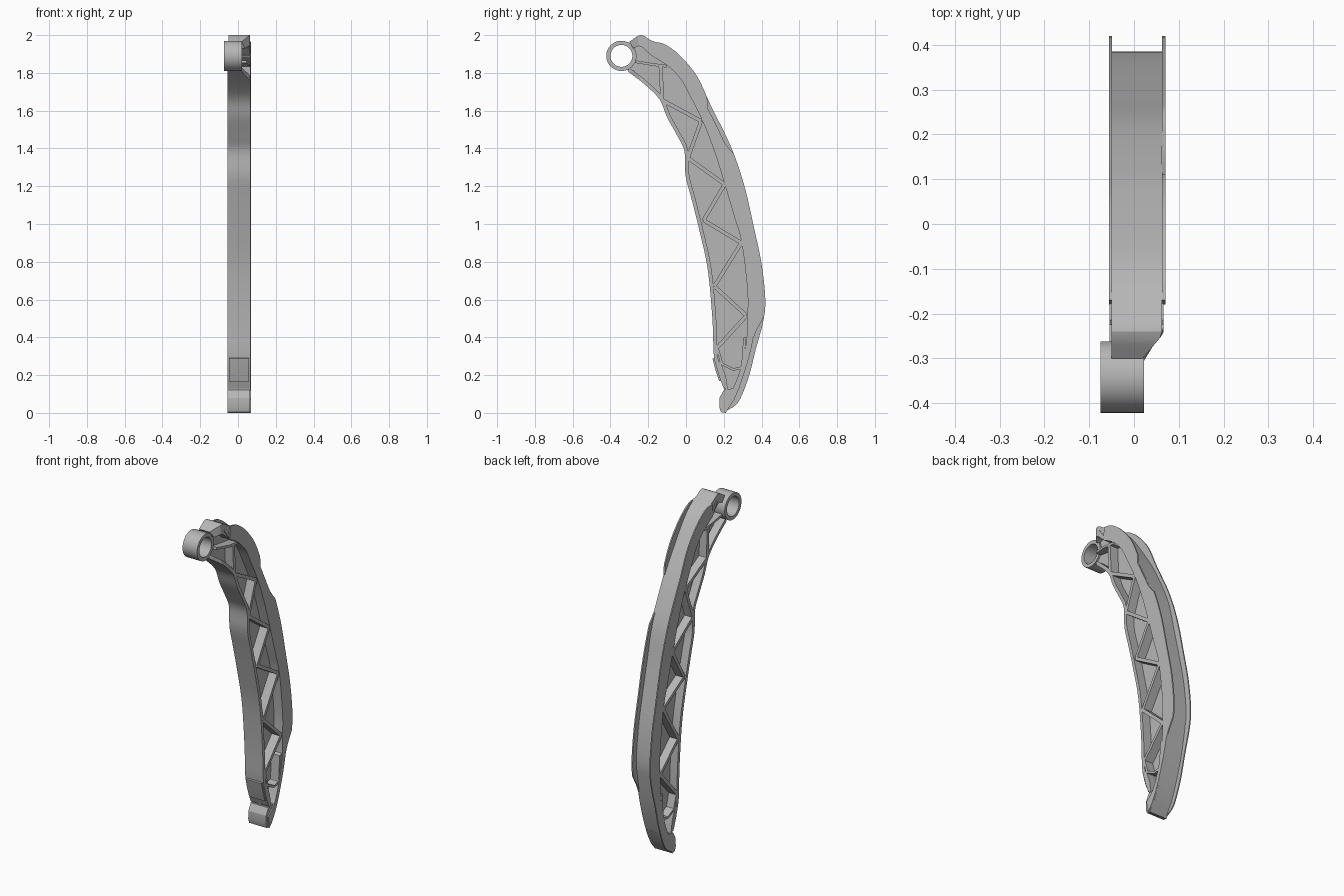
import bpy, bmesh, math
from mathutils import Vector

cube = bpy.data.objects.get("Cube")
if cube:
    bpy.data.objects.remove(cube, do_unlink=True)

grey = bpy.data.materials.new("moulded grey")
grey.use_nodes = True
grey.diffuse_color = (0.47, 0.47, 0.47, 1)
grey.node_tree.nodes["Principled BSDF"].inputs["Base Color"].default_value = (0.47, 0.47, 0.47, 1)

LEFT, RIGHT = 0.066, -0.055   # body sides


def finish(name, bm):
    bmesh.ops.recalc_face_normals(bm, faces=bm.faces[:])
    mesh = bpy.data.meshes.new(name)
    bm.to_mesh(mesh)
    bm.free()
    mesh.materials.append(grey)
    ob = bpy.data.objects.new(name, mesh)
    bpy.context.collection.objects.link(ob)
    bpy.ops.object.select_all(action='DESELECT')
    ob.select_set(True)
    bpy.context.view_layer.objects.active = ob
    bpy.ops.object.shade_smooth_by_angle(angle=math.radians(25))


def side_limit(y):
    # the left side tapers inward towards the pivot
    return 0.02 + 0.05 * min(1, max(0, (y + 0.30) / 0.06))


def plate(name, outline, x0=RIGHT, x1=LEFT):
    """Side outline (y, z) extruded across x."""
    bm = bmesh.new()
    a = [bm.verts.new((x0, y, z)) for y, z in outline]
    b = [bm.verts.new((x1, y, z)) for y, z in outline]
    bm.faces.new(a)
    bm.faces.new(b[::-1])
    for i in range(len(a)):
        j = (i + 1) % len(a)
        bm.faces.new((a[i], b[i], b[j], a[j]))
    # concave caps need valid normals before they are split
    bm.normal_update()
    bmesh.ops.triangulate(bm, faces=[f for f in bm.faces if len(f.verts) > 4])
    for v in b:
        v.co.x = min(x1, side_limit(v.co.y))
    finish(name, bm)


def smooth(points, steps=4):
    """Catmull-Rom curve through the points."""
    p = [Vector(q) for q in points]
    p = [2 * p[0] - p[1]] + p + [2 * p[-1] - p[-2]]
    out = []
    for a, b, c, d in zip(p, p[1:], p[2:], p[3:]):
        for k in range(steps):
            t = k / steps
            out.append(0.5 * (2 * b + (c - a) * t + (2 * a - 5 * b + 4 * c - d) * t * t
                              + (3 * b - a - 3 * c + d) * t ** 3))
    return [tuple(v) for v in out] + [tuple(p[-2])]


def ribbon(name, path, lo, hi, x0=RIGHT, x1=LEFT):
    """Wall following a path, from offset lo to hi on its left."""
    pts = [Vector(q) for q in path]
    sides = ([], [])
    for i, q in enumerate(pts):
        d = (pts[min(i + 1, len(pts) - 1)] - pts[max(i - 1, 0)]).normalized()
        n = Vector((-d.y, d.x))
        sides[0].append(tuple(q + n * lo))
        sides[1].append(tuple(q + n * hi))
    plate(name, sides[0] + sides[1][::-1], x0, x1)


# Profile curves, top to bottom
rim = [(-.17, 1.965), (-.11, 1.95), (-.03, 1.89), (.06, 1.78), (.13, 1.63), (.215, 1.46),
       (.265, 1.34), (.315, 1.18), (.36, .98), (.40, .79), (.42, .60), (.408, .48),
       (.37, .34), (.335, .20), (.29, .08), (.255, .035), (.20, .005)]
shoe = [(-.30, 1.965), (-.24, 2.0), (-.19, 1.975), (-.14, 1.95), (-.07, 1.885), (.02, 1.76),
        (.11, 1.62), (.20, 1.44), (.245, 1.32), (.28, 1.17), (.325, .98), (.365, .79),
        (.385, .60), (.372, .48), (.335, .30), (.28, .13), (.235, .04), (.20, 0)]
rail = [(-.28, 1.93), (-.24, 1.94), (-.18, 1.89), (-.10, 1.84), (-.03, 1.77), (.02, 1.68),
        (.09, 1.54), (.15, 1.385), (.205, 1.21), (.255, 1.04), (.295, .90), (.325, .65),
        (.325, .50), (.32, .38), (.29, .24), (.245, .125), (.19, .07)]
front = [(-.31, 1.81), (-.22, 1.74), (-.14, 1.66), (-.10, 1.565), (-.045, 1.465),
         (-.008, 1.385), (-.003, 1.26), (.03, 1.13), (.07, .97), (.115, .76),
         (.14, .495), (.147, .31), (.165, .23), (.18, .18), (.20, .13)]
rim_s, shoe_s, rail_s, front_s = map(smooth, (rim, shoe, rail, front))

# Chain shoe, front wall and central web
plate("shoe_rail", shoe_s + rail_s[::-1], -.05, .063)
ribbon("front_wall", front_s, 0, .02)
plate("web", shoe_s + front_s[::-1] + [(-.27, 1.89)], -.006, .012)

# Guide flanges: the right one runs full length, the left one is shorter with a notch
plate("right_flange", rim_s + rail_s[8:][::-1], -.056, -.049)
left_rim = [p for p in rim_s if p[1] > 1.64]
left_rim += [(.115, 1.61), (.16, 1.52), (.205, 1.43), (.235, 1.39)]
left_rim += [p for p in rim_s if .48 <= p[1] < 1.38] + [(.375, .44)]
left_rim += [p for p in shoe_s if p[1] < .42]
plate("left_flange", left_rim + rail_s[8:][::-1], .062, .071)

# Zigzag ribs between front wall and rail
nodes = [(-.135, 1.84), (-.125, 1.655), (.08, 1.545), (.01, 1.35), (.205, 1.21), (.093, 1.02),
         (.293, .90), (.15, .67), (.32, .515), (.165, .345)]
for i, ends in enumerate(zip(nodes, nodes[1:])):
    ribbon(f"zigzag_rib_{i + 1}", ends, -.01, .01)

# Head and foot ribs
extra = {"head_rib": [(-.27, 1.86), (-.18, 1.845), (-.10, 1.835)],
         "head_hook": [(-.22, 1.96), (-.17, 1.89), (-.12, 1.865)],
         "foot_rib_upper": [(.165, .345), (.19, .26), (.25, .23), (.30, .24)],
         "foot_rib_lower": [(.175, .27), (.205, .19), (.215, .12)],
         "foot_stub": [(.33, .40), (.31, .395), (.30, .25)]}
for name, path in extra.items():
    ribbon(name, path, -.007, .007)

# Foot block and raised front pad
plate("foot", [(.20, .12), (.25, .13), (.285, .14), (.255, .07), (.235, .04), (.21, 0),
               (.185, .004), (.176, .03), (.178, .08)], RIGHT, .063)
ribbon("front_pad", [(.148, .29), (.163, .23), (.183, .17)], -.008, .01, -.048, .058)

# Pivot bushing
bm = bmesh.new()
rings = []
for x, r in ((-.075, .08), (.022, .08), (.022, .058), (-.075, .058)):
    rings.append([bm.verts.new((x, -.342 + r * math.cos(a), 1.89 + r * math.sin(a)))
                  for a in (math.tau * k / 48 for k in range(48))])
for i in range(4):
    p, q = rings[i], rings[(i + 1) % 4]
    for k in range(48):
        m = (k + 1) % 48
        bm.faces.new((p[k], p[m], q[m], q[k]))
finish("pivot_bushing", bm)
